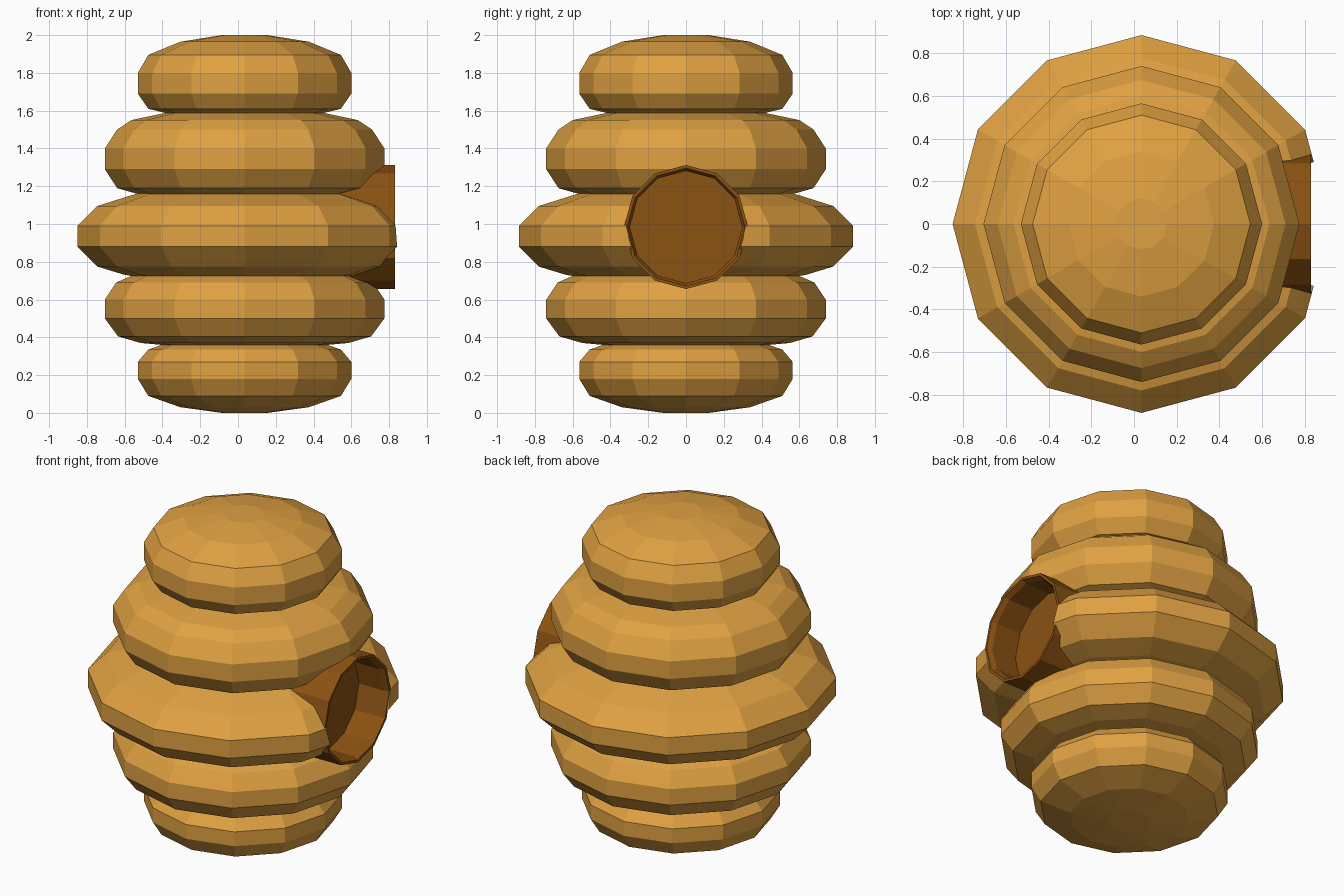
import bpy, math
from mathutils import Matrix

if "Cube" in bpy.data.objects:
    bpy.data.objects.remove(bpy.data.objects["Cube"])

SIDES = 12
CX = 0.035  # axis of the hive body


def material(name, rgb):
    m = bpy.data.materials.new(name)
    m.diffuse_color = (*rgb, 1.0)
    m.use_nodes = True
    m.node_tree.nodes["Principled BSDF"].inputs["Base Color"].default_value = m.diffuse_color
    return m


def lathe(name, profile, mat, matrix):
    """Revolve (radius, height) points, listed bottom to top, capped at both ends."""
    verts, faces = [], []
    for r, h in profile:
        for i in range(SIDES):
            a = 2 * math.pi * i / SIDES
            verts.append(matrix @ Matrix.Translation((r * math.cos(a), r * math.sin(a), h)).translation)
    for k in range(len(profile) - 1):
        for i in range(SIDES):
            j = (i + 1) % SIDES
            faces.append((k * SIDES + i, k * SIDES + j, (k + 1) * SIDES + j, (k + 1) * SIDES + i))
    last = (len(profile) - 1) * SIDES
    faces.append(tuple(reversed(range(SIDES))))
    faces.append(tuple(range(last, last + SIDES)))
    mesh = bpy.data.meshes.new(name)
    mesh.from_pydata([tuple(v) for v in verts], [], faces)
    mesh.materials.append(mat)
    ob = bpy.data.objects.new(name, mesh)
    bpy.context.collection.objects.link(ob)
    return ob


honey = material("honey_straw", (0.74, 0.355, 0.054))
brown = material("entrance_brown", (0.26, 0.085, 0.006))

# Stacked bulging rings of the hive
profile = [
    (0.12, 0.0), (0.34, 0.03), (0.51, 0.09), (0.565, 0.18), (0.565, 0.27), (0.51, 0.335), (0.44, 0.36),
    (0.55, 0.37), (0.67, 0.405), (0.74, 0.50), (0.74, 0.60), (0.68, 0.69), (0.60, 0.725),
    (0.64, 0.732), (0.78, 0.775), (0.885, 0.88), (0.885, 0.99), (0.78, 1.095), (0.60, 1.152),
    (0.57, 1.16), (0.675, 1.19), (0.74, 1.29), (0.74, 1.40), (0.675, 1.50), (0.60, 1.55), (0.42, 1.588),
    (0.51, 1.61), (0.565, 1.69), (0.565, 1.80), (0.51, 1.895), (0.34, 1.965), (0.12, 2.0),
]
hive = lathe("hive_body", profile, honey, Matrix.Translation((CX, 0, 0)))

# Sideways frame: local z runs along +x
side = Matrix.Translation((0, 0, 0.984)) @ Matrix.Rotation(math.pi / 2, 4, 'Y')

# Cut the hole for the entrance
cutter = lathe("hole_cutter", [(0.318, 0.56), (0.318, 1.2)], honey, side)
cutter.hide_render = True
mod = hive.modifiers.new("hole", 'BOOLEAN')
mod.operation = 'DIFFERENCE'
mod.solver = 'EXACT'
mod.object = cutter
bpy.context.view_layer.objects.active = hive
bpy.ops.object.modifier_apply(modifier=mod.name)
bpy.data.objects.remove(cutter)

# Round entrance tube with bevelled rim and recessed back
lathe("entrance_tube", [(0.328, 0.5), (0.328, 0.83), (0.312, 0.83), (0.297, 0.80), (0.297, 0.63)], brown, side)
